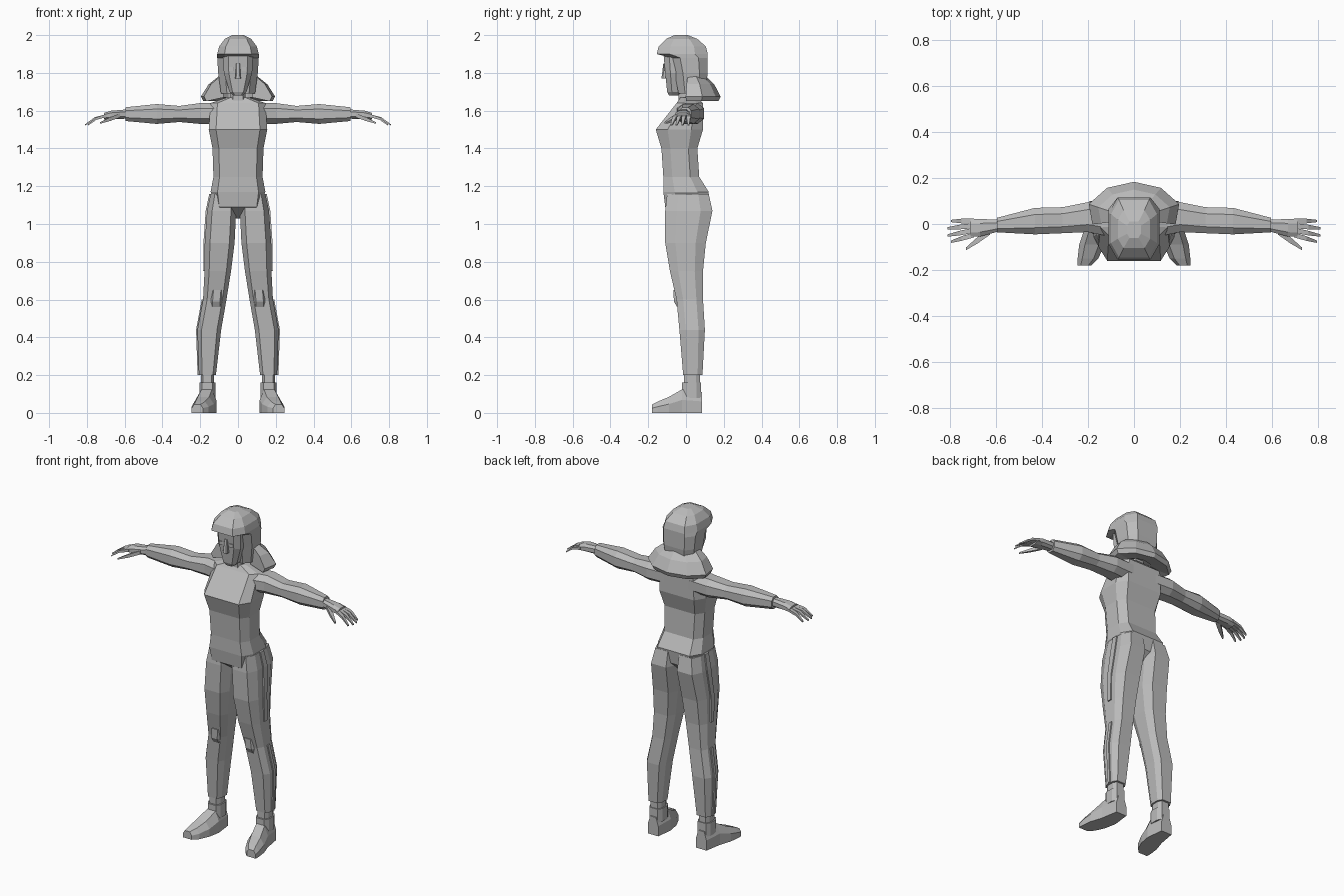
import bpy, bmesh, math
from mathutils import Vector

if "Cube" in bpy.data.objects:
    bpy.data.objects.remove(bpy.data.objects["Cube"], do_unlink=True)

shade = (.5, .5, .5, 1)
grey = bpy.data.materials.new("plain grey")
grey.use_nodes = True
grey.diffuse_color = shade
grey.node_tree.nodes["Principled BSDF"].inputs["Base Color"].default_value = shade


def loft(name, rings, side=1):
    """Skin equal point rings with closed ends; a negative side mirrors the part."""
    bm = bmesh.new()
    rows = [[bm.verts.new((x * side, y, z)) for x, y, z in ring] for ring in rings]
    for lower, upper in zip(rows, rows[1:]):
        for i in range(len(lower)):
            bm.faces.new((lower[i - 1], lower[i], upper[i], upper[i - 1]))
    bm.faces.new(rows[0])
    bm.faces.new(rows[-1])
    bmesh.ops.recalc_face_normals(bm, faces=bm.faces)
    mesh = bpy.data.meshes.new(name)
    bm.to_mesh(mesh)
    bm.free()
    mesh.materials.append(grey)
    bpy.context.collection.objects.link(bpy.data.objects.new(name, mesh))


def octagon(left, right, front, back, flat):
    """Bevelled rectangle; flat is the unbevelled share of its front and back."""
    centre = Vector((left + right, front + back)) / 2
    half = Vector((right - left, back - front)) / 2
    quarter = [(flat, -1), (1, -.5), (1, .5), (flat, 1)]
    corners = quarter + [(-across, -along) for across, along in quarter]
    return [(centre.x + across * half.x, centre.y + along * half.y) for across, along in corners]


def level(z, half, front, back, middle=0, flat=.65):
    """Horizontal section of an upright part."""
    return [Vector((x, y, z)) for x, y in octagon(middle - half, middle + half, front, back, flat)]


def upright_slice(x, front, back, bottom, top):
    """Section across a part that runs sideways."""
    return [Vector((x, y, z)) for y, z in octagon(front, back, bottom, top, .5)]


def rod(name, path, radii, side):
    """Tapered four sided finger running outwards."""
    square = [Vector((0, a, b)) for a, b in ((1, .7), (-1, .7), (-1, -.7), (1, -.7))]
    loft(name, [[point + corner * radius for corner in square]
                for point, radius in zip(path, radii)], side)


# Torso and neck
loft("torso", [
    level(z=1.03, half=.04, front=-.03, back=.05),
    level(z=1.09, half=.11, front=-.11, back=.11, flat=.9),
    level(z=1.17, half=.145, front=-.12, back=.12, flat=.75),
    level(z=1.25, half=.13, front=-.12, back=.07, flat=.75),
    level(z=1.4, half=.135, front=-.13, back=.06, flat=.75),
    level(z=1.5, half=.155, front=-.16, back=.09, flat=.75),
    level(z=1.64, half=.145, front=-.05, back=.09, flat=.75),
    level(z=1.67, half=.06, front=-.03, back=.06)])
loft("neck", [level(z=z, half=.04, front=-.04, back=.05) for z in (1.6, 1.75)])

# Head
loft("face", [
    level(z=1.68, half=.025, front=-.09, back=-.04),
    level(z=1.7, half=.045, front=-.1, back=0),
    level(z=1.8, half=.075, front=-.11, back=0),
    level(z=1.91, half=.08, front=-.12, back=0)])
loft("nose", [
    level(z=1.77, half=.015, front=-.13, back=-.1),
    level(z=1.85, half=.01, front=-.12, back=-.1)])
loft("hair", [
    level(z=1.69, half=.09, front=-.04, back=.1),
    level(z=1.8, half=.105, front=-.06, back=.115),
    level(z=1.88, half=.11, front=-.08, back=.115),
    level(z=1.9, half=.11, front=-.155, back=.115),
    level(z=1.94, half=.1, front=-.145, back=.105),
    level(z=1.98, half=.07, front=-.105, back=.06),
    level(z=2, half=.03, front=-.06, back=.01)])

# Flared hair ends wrapped around the back of the neck, shorter at both tips
flare_profile = [(.09, 1.79), (.115, 1.78), (.17, 1.74), (.215, 1.675), (.2, 1.65), (.09, 1.67)]
flare_rings = []
for step in range(-3, 4):
    angle = math.radians(step * 33)
    reach = .85 if abs(step) == 3 else 1
    flare_rings.append([(radius * reach * math.sin(angle), .02 + .76 * radius * reach * math.cos(angle), z)
                        for radius, z in flare_profile])
loft("hair_flare", flare_rings)

leg = [
    level(z=1.16, middle=.08, half=.065, front=-.1, back=.12),
    level(z=1.07, middle=.087, half=.077, front=-.11, back=.14),
    level(z=.9, middle=.097, half=.079, front=-.11, back=.105),
    level(z=.75, middle=.107, half=.07, front=-.085, back=.09),
    level(z=.6, middle=.123, half=.062, front=-.05, back=.09),
    level(z=.44, middle=.152, half=.063, front=-.035, back=.1),
    level(z=.2, middle=.162, half=.045, front=-.015, back=.087)]


def seam_section(ring):
    """Thin rectangle straddling the outer face of a leg section."""
    start, end = ring[1].lerp(ring[2], .4), ring[1].lerp(ring[2], .7)
    proud = Vector((.007, 0, 0))
    return [start - proud, start + proud, end + proud, end - proud]


for side, label in ((1, "left"), (-1, "right")):
    # Trouser leg with its raised side seams
    loft(label + "_leg", leg, side)
    loft(label + "_upper_seam", [seam_section(ring) for ring in leg[:4]], side)
    loft(label + "_lower_seam", [seam_section(ring) for ring in leg[4:]], side)
    loft(label + "_knee", [
        level(z=.56, middle=.115, half=.03, front=-.047, back=0),
        level(z=.59, middle=.115, half=.03, front=-.064, back=0),
        level(z=.65, middle=.11, half=.03, front=-.067, back=0)], side)

    # Ankle with a collar at the top of the shoe
    loft(label + "_ankle", [level(z=z, middle=.162, half=.035, front=-.01, back=.075)
                            for z in (.1, .21)], side)
    loft(label + "_shoe_collar", [level(z=z, middle=.162, half=.042, front=-.02, back=.08)
                                  for z in (.08, .16)], side)

    # Foot sections from heel to toe, turned outwards
    foot = []
    for y, middle, half, top in ((.085, .162, .035, .11), (-.02, .165, .05, .125),
                                 (-.09, .183, .055, .085), (-.15, .2, .045, .06), (-.18, .215, .03, .045)):
        arch = [(-1, 0), (-1, .55), (-.55, 1), (.55, 1), (1, .55), (1, 0)]
        foot.append([(middle + across * half, y, height * top) for across, height in arch])
    loft(label + "_foot", foot, side)

    # Sleeve from shoulder to cuff
    loft(label + "_sleeve", [
        upright_slice(x=.08, front=-.06, back=.09, bottom=1.53, top=1.64),
        upright_slice(x=.2, front=-.035, back=.095, bottom=1.53, top=1.64),
        upright_slice(x=.31, front=-.04, back=.073, bottom=1.54, top=1.625),
        upright_slice(x=.43, front=-.045, back=.07, bottom=1.53, top=1.635),
        upright_slice(x=.595, front=-.036, back=.027, bottom=1.545, top=1.618)], side)

    # Hand with four fanned fingers and a thumb
    loft(label + "_hand", [
        upright_slice(x=.58, front=-.03, back=.018, bottom=1.558, top=1.607),
        upright_slice(x=.67, front=-.055, back=.022, bottom=1.555, top=1.6),
        upright_slice(x=.71, front=-.055, back=.02, bottom=1.552, top=1.588)], side)
    for index, finger in enumerate(("little", "ring", "middle", "index")):
        knuckle = Vector((.695, .013 - .02 * index, 1.574))
        length = .115 if finger in ("ring", "middle") else .1
        tip = knuckle + Vector((length, -.1 * index * length, -.05))
        joint = knuckle.lerp(tip, .55) + Vector((0, 0, .012))
        rod(f"{label}_{finger}_finger", (knuckle, joint, tip), (.011, .01, .005), side)
    thumb_base, thumb_tip = Vector((.625, -.03, 1.575)), Vector((.73, -.108, 1.535))
    rod(label + "_thumb", (thumb_base, thumb_base.lerp(thumb_tip, .5), thumb_tip),
        (.016, .014, .006), side)

    # Eye plate
    loft(label + "_eye", [
        level(z=z, middle=.034, half=.013, front=-.118, back=-.11) for z in (1.81, 1.83)], side)
